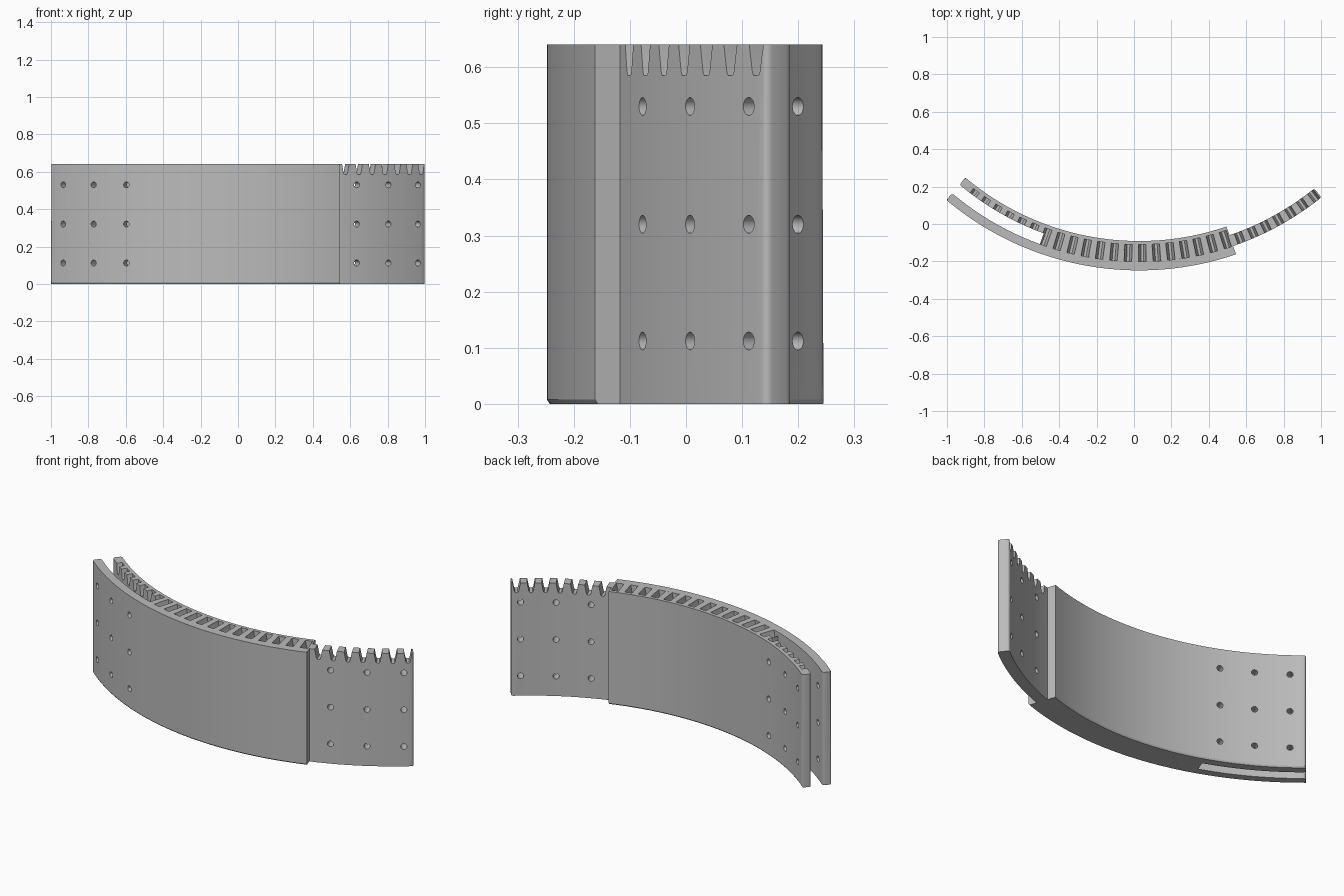
import bpy, bmesh, math
from mathutils import Matrix

cube = bpy.data.objects.get("Cube")
if cube:
    bpy.data.objects.remove(cube)

CX, CY = 0.028, 1.352          # centre of curvature
HEIGHT = 0.64
R_OUT, R_LAP, R_MID, R_RIM, R_IN = 1.60, 1.553, 1.492, 1.462, 1.443
PITCH, LAST_NOTCH = 2.86, 37.8

steel = bpy.data.materials.new("plain grey")
steel.use_nodes = True
grey = (0.5, 0.5, 0.5, 1)
steel.diffuse_color = grey
steel.node_tree.nodes["Principled BSDF"].inputs["Base Color"].default_value = grey


def polar(r, deg, z):
    a = math.radians(deg)
    return (CX + r * math.sin(a), CY - r * math.cos(a), z)


def make_object(name, bm):
    bmesh.ops.recalc_face_normals(bm, faces=bm.faces)
    mesh = bpy.data.meshes.new(name)
    bm.to_mesh(mesh)
    bm.free()
    mesh.materials.append(steel)
    obj = bpy.data.objects.new(name, mesh)
    bpy.context.collection.objects.link(obj)
    return obj


def arc_plate(name, section, start, end, rounded):
    """Sweep a (radius, height) section along an arc; round one tip."""
    bm = bmesh.new()
    steps = round((end - start) / 1.2)
    rings = []
    for i in range(steps + 1):
        deg = start + (end - start) * i / steps
        rings.append([bm.verts.new(polar(r, deg, z)) for r, z in section])
    n = len(section)
    for a, b in zip(rings, rings[1:]):
        for j in range(n):
            k = (j + 1) % n
            bm.faces.new((a[j], a[k], b[k], b[j]))
    bm.faces.new(rings[0])
    bm.faces.new(rings[-1])
    tip = set(rings[rounded])
    edges = [e for e in bm.edges if set(e.verts) <= tip
             and abs(e.verts[0].co.z - e.verts[1].co.z) > 0.1]
    bmesh.ops.bevel(bm, geom=edges, offset=0.013, segments=4,
                    profile=0.5, affect='EDGES')
    return make_object(name, bm)


def radial_frame(deg, r, z):
    """Local x along the arc, local y outward, local z up."""
    return Matrix.Translation(polar(r, deg, z)) @ Matrix.Rotation(
        math.radians(deg) + math.pi, 4, 'Z')


# Tooth gap cutters along the top edge
bm = bmesh.new()
gap = [(-0.007, 0.585), (0.007, 0.585), (0.011, 0.592),
       (0.024, 0.66), (-0.024, 0.66), (-0.011, 0.592)]
for k in range(27):
    frame = radial_frame(LAST_NOTCH - k * PITCH, 0, 0)
    front = [bm.verts.new(frame @ bm_co) for bm_co in
             [Matrix.Translation((x, R_RIM, z)).to_translation() for x, z in gap]]
    back = [bm.verts.new(frame @ Matrix.Translation((x, 1.65, z)).to_translation())
            for x, z in gap]
    bm.faces.new(front)
    bm.faces.new(back)
    for i in range(len(gap)):
        j = (i + 1) % len(gap)
        bm.faces.new((front[i], front[j], back[j], back[i]))
# The frame's y axis must point away from the centre of curvature
notch_cutter = make_object("tooth_gap_cutter", bm)

# Bolt hole cutters, three by three at each end
bm = bmesh.new()
for deg in (-37, -30, -23, 23, 30, 37):
    for z in (0.112, 0.32, 0.53):
        bmesh.ops.create_cone(
            bm, cap_ends=True, segments=20, radius1=0.016, radius2=0.016, depth=0.4,
            matrix=radial_frame(deg, 1.52, z) @ Matrix.Rotation(math.pi / 2, 4, 'X'))
hole_cutter = make_object("bolt_hole_cutter", bm)

# Curved plates: outer skin, toothed core with right tongue, inner skin
c, d = 0.005, 0.008
outer = arc_plate("outer_plate", [(R_LAP, 0), (R_OUT - c, 0), (R_OUT, d),
                                  (R_OUT, HEIGHT), (R_LAP, HEIGHT)], -40.1, 18.86, 0)
core = arc_plate("toothed_core", [(R_MID, 0), (R_LAP, 0), (R_LAP, HEIGHT),
                                  (R_MID, HEIGHT)], -20, 38.85, -1)
inner = arc_plate("inner_plate", [(R_IN, d), (R_IN + c, 0), (R_MID, 0),
                                  (R_MID, HEIGHT), (R_IN, HEIGHT)], -40.1, 18.86, 0)

for obj, cutters in ((outer, [hole_cutter]),
                     (core, [hole_cutter, notch_cutter]),
                     (inner, [hole_cutter, notch_cutter])):
    bpy.ops.object.select_all(action='DESELECT')
    obj.select_set(True)
    bpy.context.view_layer.objects.active = obj
    for cutter in cutters:
        mod = obj.modifiers.new("cut", 'BOOLEAN')
        mod.operation = 'DIFFERENCE'
        mod.solver = 'EXACT'
        mod.object = cutter
        bpy.ops.object.modifier_apply(modifier=mod.name)
    bpy.ops.object.shade_smooth_by_angle(angle=math.radians(30))

for cutter in (notch_cutter, hole_cutter):
    bpy.data.objects.remove(cutter)
